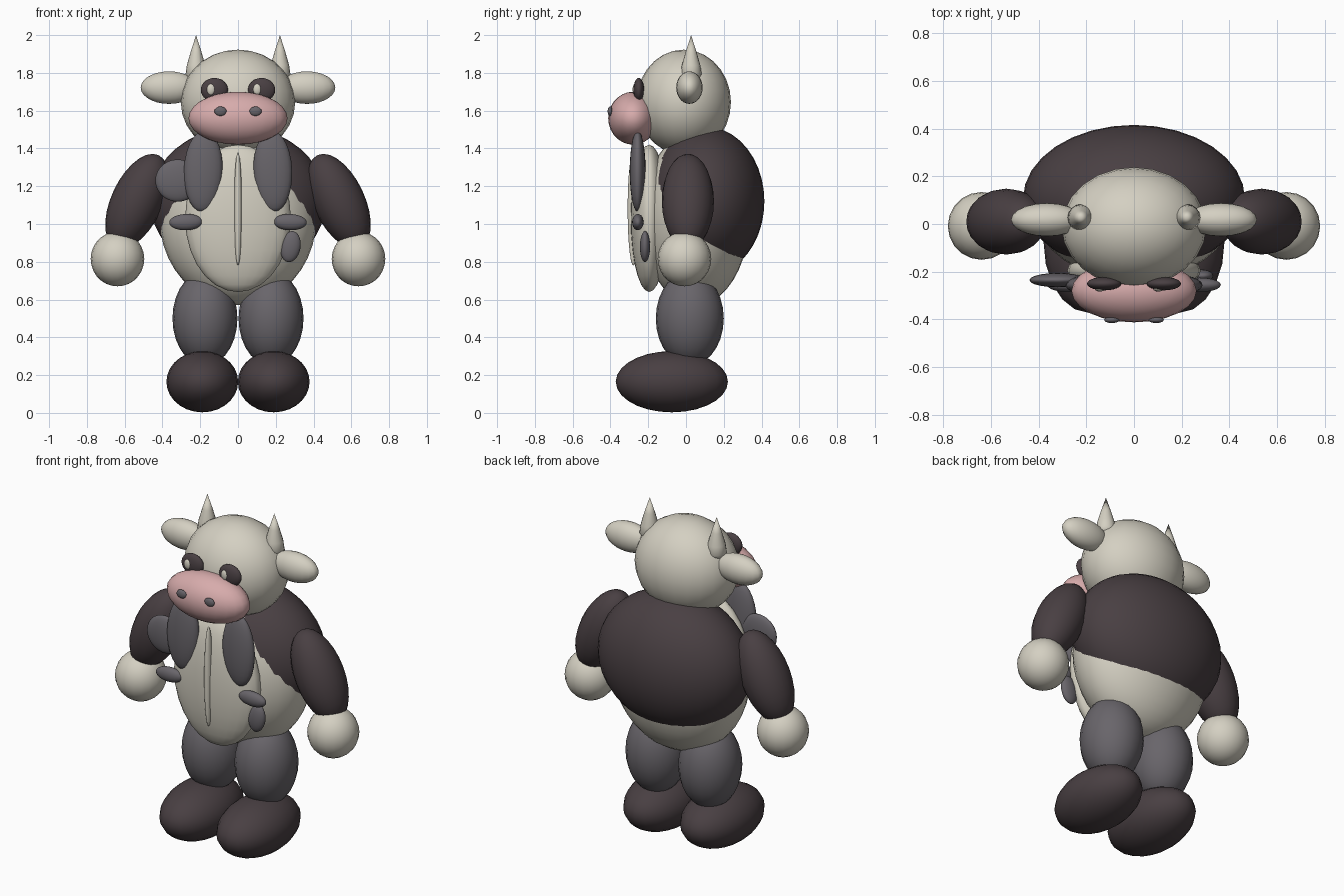
import bpy, bmesh, math
from mathutils import Matrix, Vector

if "Cube" in bpy.data.objects:
    bpy.data.objects.remove(bpy.data.objects["Cube"])


def material(name, rgb):
    m = bpy.data.materials.new(name)
    m.diffuse_color = (*rgb, 1)
    m.use_nodes = True
    m.node_tree.nodes["Principled BSDF"].inputs["Base Color"].default_value = m.diffuse_color
    return m


CREAM = material("cream", (0.66, 0.63, 0.54))
DARK = material("dark brown", (0.066, 0.05, 0.055))
GREY = material("warm grey", (0.14, 0.13, 0.145))
PINK = material("muzzle pink", (0.68, 0.41, 0.41))


def finish(name, bm, mat):
    bmesh.ops.recalc_face_normals(bm, faces=bm.faces)
    for f in bm.faces:
        f.smooth = True
    me = bpy.data.meshes.new(name)
    bm.to_mesh(me)
    bm.free()
    me.materials.append(mat)
    ob = bpy.data.objects.new(name, me)
    bpy.context.collection.objects.link(ob)
    return ob


def blob(name, centre, radii, mat, tilt=0, segs=20, rings=14):
    """Ellipsoid, tilted in the front plane by an angle in degrees."""
    bm = bmesh.new()
    bmesh.ops.create_uvsphere(bm, u_segments=segs, v_segments=rings, radius=1)
    bm.transform(Matrix.Translation(centre)
                 @ Matrix.Rotation(math.radians(tilt), 4, 'Y')
                 @ Matrix.Diagonal((*radii, 1)))
    return finish(name, bm, mat)


def pair(name, centre, radii, mat, tilt=0):
    for side, s in (("right", 1), ("left", -1)):
        x, y, z = centre
        blob(f"{side}_{name}", (s * x, y, z), radii, mat, s * tilt)


def horn(name, x, y):
    """Cone with a rounded base, turned from a profile."""
    profile = [(0, 1.755), (0.04, 1.762), (0.056, 1.79), (0.049, 1.84),
               (0.029, 1.91), (0, 2.0)]
    bm = bmesh.new()
    verts = [bm.verts.new((x + r, y, z)) for r, z in profile]
    edges = [bm.edges.new(p) for p in zip(verts, verts[1:])]
    bmesh.ops.spin(bm, geom=verts + edges, cent=(x, y, 0), axis=(0, 0, 1),
                   angle=2 * math.pi, steps=16)
    bmesh.ops.remove_doubles(bm, verts=bm.verts, dist=0.0005)
    return finish(name, bm, CREAM)


# Torso: pale body, dark back overlapping it, belly plate and seam
blob("body", (0, 0.05, 1.03), (0.415, 0.285, 0.46), CREAM, segs=32, rings=20)
blob("dark_back", (0, 0.105, 1.12), (0.465, 0.31, 0.395), DARK, segs=32, rings=20)
blob("belly", (0, -0.195, 1.03), (0.28, 0.098, 0.39), CREAM, segs=24)
blob("belly_seam", (0, -0.279, 1.08), (0.021, 0.03, 0.3), CREAM)

# Head with muzzle
blob("head", (0, -0.012, 1.645), (0.303, 0.25, 0.278), CREAM, segs=24)
blob("muzzle", (0, -0.28, 1.56), (0.262, 0.132, 0.14), PINK, segs=24)
pair("nostril", (0.093, -0.402, 1.597), (0.032, 0.013, 0.025), GREY)
pair("eye", (0.125, -0.25, 1.71), (0.072, 0.028, 0.063), DARK)
for side, x in (("right", 0.102), ("left", -0.143)):
    blob(f"{side}_eye_glint", (x, -0.27, 1.712), (0.022, 0.013, 0.03), CREAM)
pair("ear", (0.365, 0.018, 1.722), (0.15, 0.07, 0.086), CREAM)
horn("right_horn", 0.222, 0.027)
horn("left_horn", -0.222, 0.027)

# Limbs
pair("arm", (0.535, 0.01, 1.12), (0.136, 0.138, 0.27), DARK, -25)
pair("hand", (0.638, -0.008, 0.815), (0.142, 0.142, 0.145), CREAM)
pair("leg", (0.175, 0.02, 0.5), (0.172, 0.18, 0.25), GREY)
pair("foot", (0.189, -0.075, 0.165), (0.19, 0.297, 0.162), DARK)

# Grey patches on the chest and belly
pair("chest_flap", (0.184, -0.256, 1.28), (0.103, 0.042, 0.215), GREY, -2)
pair("waist_patch", (0.275, -0.255, 1.01), (0.089, 0.03, 0.043), GREY, 2)
blob("shoulder_patch", (-0.32, -0.235, 1.23), (0.118, 0.03, 0.112), GREY)
blob("hip_spot", (0.278, -0.217, 0.88), (0.053, 0.027, 0.083), GREY, 10)
